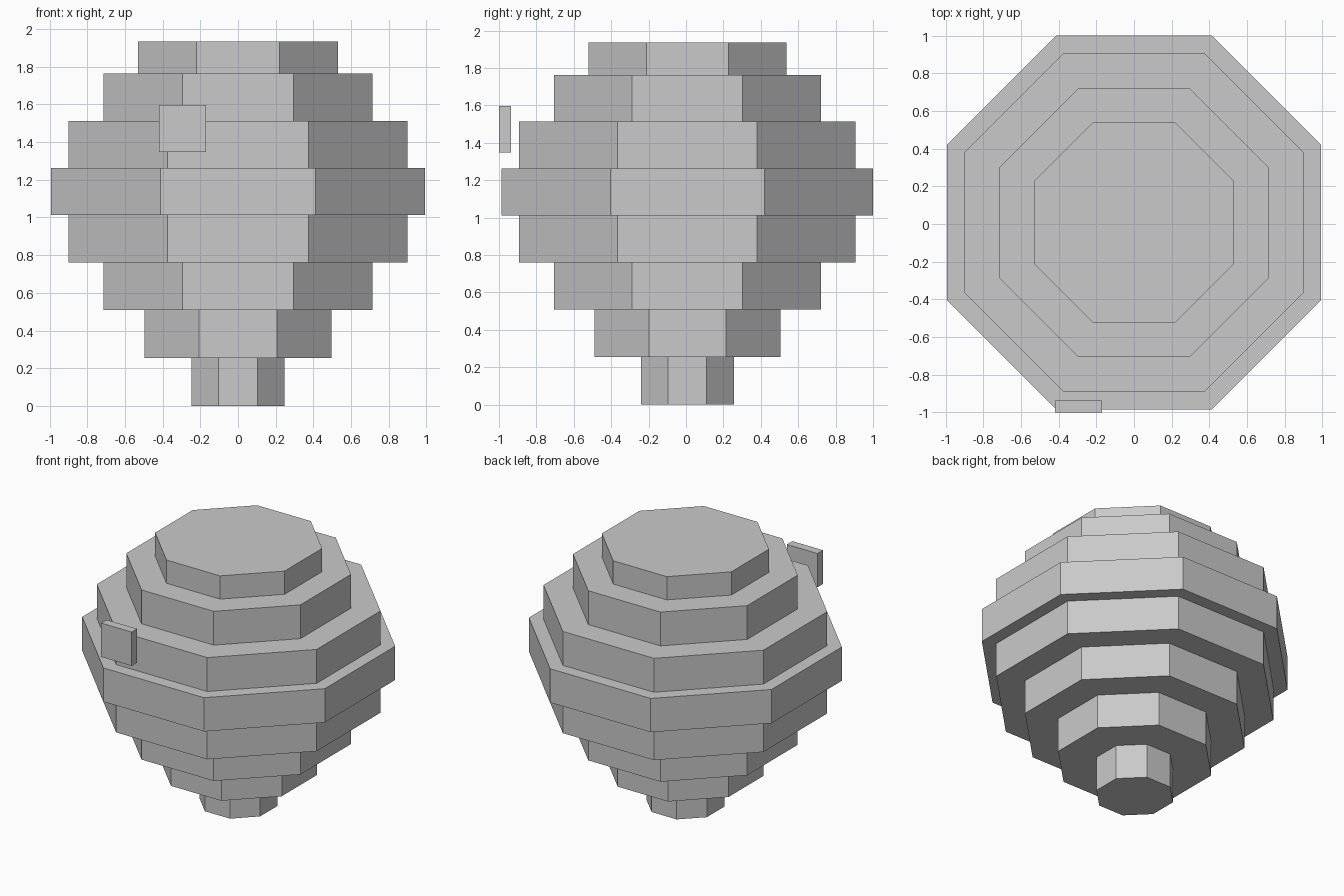
import bpy, math

if "Cube" in bpy.data.objects:
    bpy.data.objects.remove(bpy.data.objects["Cube"])

grey = bpy.data.materials.new("light grey")
grey.diffuse_color = (0.59, 0.59, 0.59, 1)
grey.use_nodes = True
grey.node_tree.nodes["Principled BSDF"].inputs["Base Color"].default_value = grey.diffuse_color

CENTRE_Y = 0.0075

# Stacked octagonal tiers: name, bottom z, top z, half width across flats
TIERS = [
    ("base_stem", 0.0, 0.255, 0.248),
    ("lower_tier_1", 0.255, 0.508, 0.497),
    ("lower_tier_2", 0.508, 0.76, 0.713),
    ("lower_tier_3", 0.76, 1.012, 0.90),
    ("middle_tier", 1.012, 1.262, 0.993),
    ("upper_tier_1", 1.262, 1.513, 0.90),
    ("upper_tier_2", 1.513, 1.763, 0.713),
    ("top_tier", 1.763, 1.935, 0.53),
]


def octagon(name, z0, z1, half):
    n = 8
    r = half / math.cos(math.pi / n)
    verts = [(r * math.cos((i + 0.5) * math.tau / n),
              r * math.sin((i + 0.5) * math.tau / n) + CENTRE_Y, z)
             for z in (z0, z1) for i in range(n)]
    faces = [tuple(reversed(range(n))), tuple(range(n, 2 * n))]
    faces += [(i, (i + 1) % n, n + (i + 1) % n, n + i) for i in range(n)]
    mesh = bpy.data.meshes.new(name)
    mesh.from_pydata(verts, [], faces)
    mesh.materials.append(grey)
    bpy.context.collection.objects.link(bpy.data.objects.new(name, mesh))


for tier in TIERS:
    octagon(*tier)

# Small door plate floating just in front of the body
bpy.ops.mesh.primitive_cube_add(size=1, location=(-0.295, -0.968, 1.472))
plate = bpy.context.object
plate.name = "front_plate"
plate.scale = (0.25, 0.064, 0.25)
plate.data.materials.append(grey)
